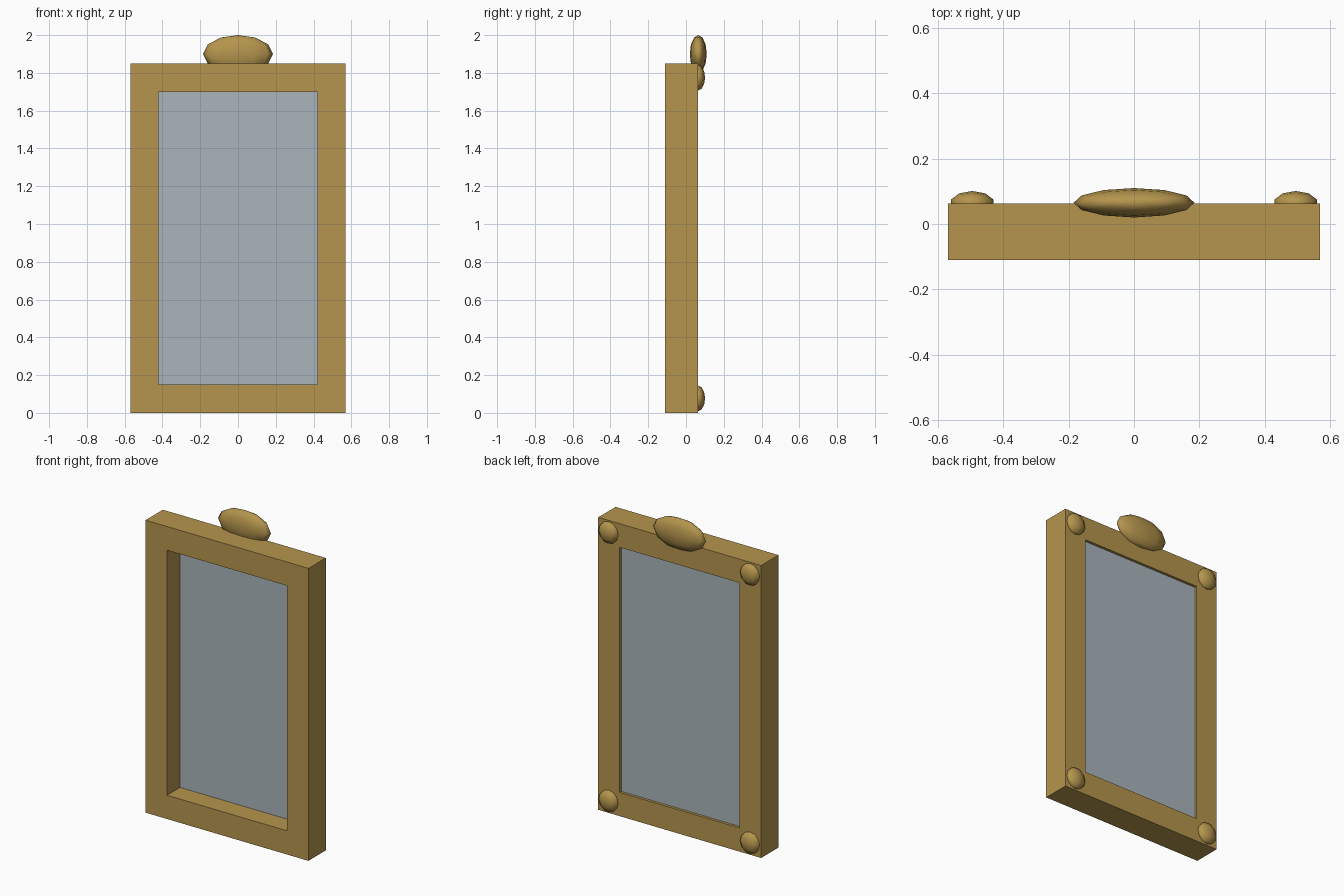
import bpy, bmesh
from mathutils import Matrix

if "Cube" in bpy.data.objects:
    bpy.data.objects.remove(bpy.data.objects["Cube"])


def material(name, color):
    m = bpy.data.materials.new(name)
    m.diffuse_color = (*color, 1)
    m.use_nodes = True
    m.node_tree.nodes["Principled BSDF"].inputs["Base Color"].default_value = m.diffuse_color
    return m


gold = material("antique_gold", (0.46, 0.30, 0.075))
glass = material("mirror_glass", (0.40, 0.46, 0.50))


def add_object(name, bm, mat):
    bmesh.ops.recalc_face_normals(bm, faces=bm.faces)
    mesh = bpy.data.meshes.new(name)
    bm.to_mesh(mesh)
    bm.free()
    mesh.materials.append(mat)
    obj = bpy.data.objects.new(name, mesh)
    bpy.context.collection.objects.link(obj)
    return obj


def ellipsoid(name, center, radii, segments, rings):
    bm = bmesh.new()
    bmesh.ops.create_uvsphere(
        bm, u_segments=segments, v_segments=rings, radius=1,
        matrix=Matrix.Translation(center) @ Matrix.Diagonal((*radii, 1)))
    for f in bm.faces:
        f.smooth = True
    return add_object(name, bm, gold)


W, H, BORDER = 0.57, 1.85, 0.15
FRONT, BACK = -0.11, 0.063

# Frame: rectangular ring with a through opening
bm = bmesh.new()
loops = []
for inset, y in ((0, FRONT), (0, BACK), (BORDER, BACK), (BORDER, FRONT)):
    x, z0, z1 = W - inset, inset, H - inset
    loops.append([bm.verts.new((px, y, pz))
                  for px, pz in ((-x, z0), (x, z0), (x, z1), (-x, z1))])
for i in range(4):
    a, b = loops[i], loops[(i + 1) % 4]
    for j in range(4):
        k = (j + 1) % 4
        bm.faces.new((a[j], a[k], b[k], b[j]))
add_object("frame", bm, gold)

# Mirror panel, set near the back of the opening
bm = bmesh.new()
bmesh.ops.create_cube(
    bm, size=1,
    matrix=Matrix.Translation((0, 0.033, H / 2))
    @ Matrix.Diagonal((2 * (W - BORDER), 0.026, H - 2 * BORDER, 1)))
add_object("mirror_panel", bm, glass)

# Crest on the top rail
ellipsoid("crest", (0, 0.065, 1.9), (0.185, 0.045, 0.1), 12, 6)

# Rounded bosses on the back corners
for side, x in (("left", -0.495), ("right", 0.495)):
    for level, z in (("lower", 0.077), ("upper", 1.775)):
        ellipsoid(f"{level}_{side}_boss", (x, BACK, z),
                  (0.068, 0.038, 0.068), 10, 6)
